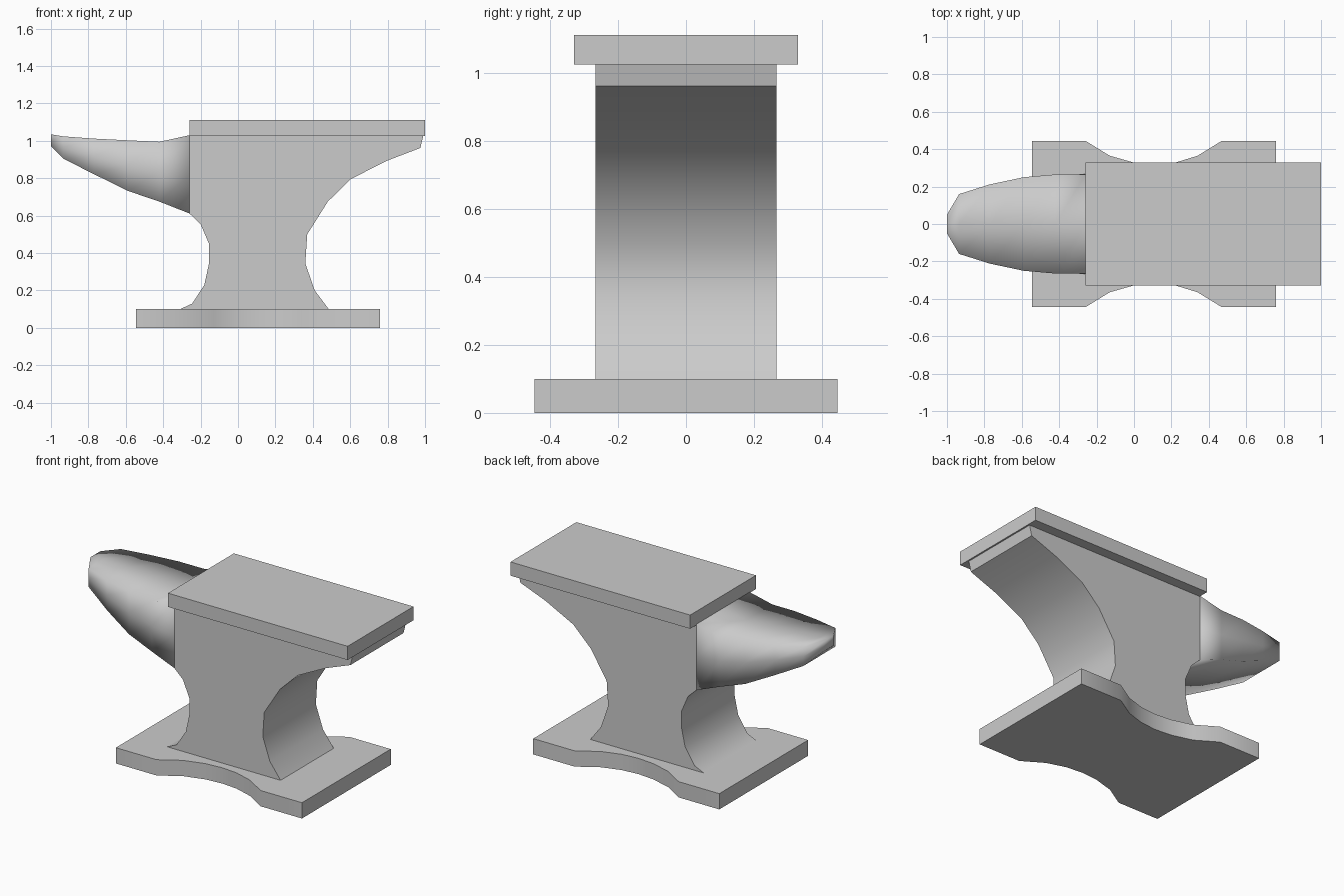
import bpy, bmesh, math
from mathutils import Vector

if "Cube" in bpy.data.objects:
    bpy.data.objects.remove(bpy.data.objects["Cube"])


def finish(bm, name, angle):
    """Turn a bmesh into a named object, smooth below the given edge angle."""
    bmesh.ops.recalc_face_normals(bm, faces=bm.faces[:])
    mesh = bpy.data.meshes.new(name)
    bm.to_mesh(mesh)
    bm.free()
    obj = bpy.data.objects.new(name, mesh)
    bpy.context.collection.objects.link(obj)
    bpy.ops.object.select_all(action='DESELECT')
    obj.select_set(True)
    bpy.context.view_layer.objects.active = obj
    bpy.ops.object.shade_smooth_by_angle(angle=math.radians(angle))
    return obj


def prism(name, points, offset, angle=35):
    """Extrude a flat outline along an offset vector."""
    bm = bmesh.new()
    face = bm.faces.new([bm.verts.new(p) for p in points])
    ext = bmesh.ops.extrude_face_region(bm, geom=[face])
    verts = [g for g in ext['geom'] if isinstance(g, bmesh.types.BMVert)]
    bmesh.ops.translate(bm, vec=Vector(offset), verts=verts)
    return finish(bm, name, angle)


# Base plate with waisted sides, mirrored front to back
edge = [(-0.545, 0.445), (-0.26, 0.445), (-0.13, 0.365), (0.0, 0.328), (0.11, 0.318),
        (0.22, 0.328), (0.34, 0.365), (0.47, 0.445), (0.76, 0.445)]
outline = edge + [(x, -y) for x, y in reversed(edge)]
prism("base_plate", [(x, y, 0) for x, y in outline], (0, 0, 0.1))

# Body: waisted column flaring into the heel
HALF = 0.266
profile = [(-0.31, 0.1), (-0.245, 0.13), (-0.18, 0.23), (-0.155, 0.345), (-0.155, 0.45),
           (-0.2, 0.555), (-0.26, 0.612), (-0.26, 1.025), (0.99, 1.025), (0.975, 0.962),
           (0.8, 0.895), (0.605, 0.797), (0.48, 0.675), (0.37, 0.5), (0.36, 0.345),
           (0.41, 0.2), (0.485, 0.1)]
prism("body", [(x, -HALF, z) for x, z in profile], (0, 2 * HALF, 0))

# Horn: box sections (x, half width, bottom, top) tapering to a blunt tip
sections = [(-0.26, 0.266, 0.612, 1.03), (-0.42, 0.265, 0.675, 0.995),
            (-0.59, 0.25, 0.733, 1.003), (-0.77, 0.212, 0.822, 1.012),
            (-0.935, 0.16, 0.905, 1.024), (-1.0, 0.05, 0.972, 1.035)]
bm = bmesh.new()
rings = []
for x, w, lo, hi in sections:
    mid = (lo + hi) / 2
    ring = [(w, lo), (w, mid), (w, hi), (0, hi), (-w, hi), (-w, mid), (-w, lo), (0, lo)]
    rings.append([bm.verts.new((x, y, z)) for y, z in ring])
for a, b in zip(rings, rings[1:]):
    for i in range(8):
        j = (i + 1) % 8
        bm.faces.new((a[i], a[j], b[j], b[i]))
bm.faces.new(rings[0])
bm.faces.new(rings[-1])
finish(bm, "horn", 100)

# Face plate on top
plate = [(-0.26, -0.33), (1.0, -0.33), (1.0, 0.33), (-0.26, 0.33)]
prism("face_plate", [(x, y, 1.025) for x, y in plate], (0, 0, 0.087))
